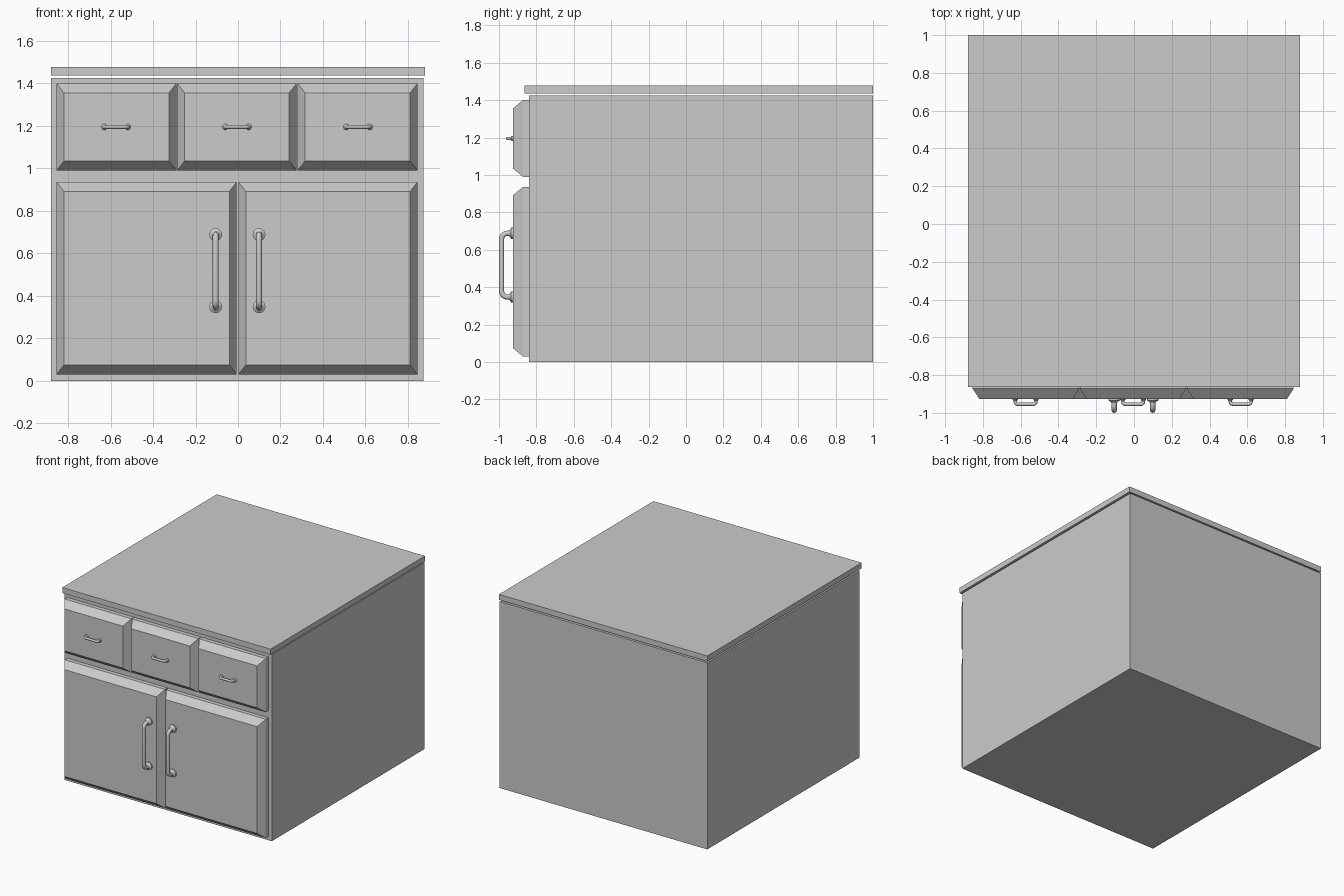
import bpy, bmesh, math
from mathutils import Vector

if "Cube" in bpy.data.objects:
    bpy.data.objects.remove(bpy.data.objects["Cube"])


def mesh_object(name, bm):
    bmesh.ops.recalc_face_normals(bm, faces=bm.faces)
    me = bpy.data.meshes.new(name)
    bm.to_mesh(me)
    bm.free()
    ob = bpy.data.objects.new(name, me)
    bpy.context.collection.objects.link(ob)
    return ob


def loft(name, rings):
    """Closed solid through a series of equal-length point rings."""
    bm = bmesh.new()
    loops = [[bm.verts.new(p) for p in ring] for ring in rings]
    n = len(loops[0])
    for a, b in zip(loops, loops[1:]):
        for i in range(n):
            j = (i + 1) % n
            bm.faces.new((a[i], a[j], b[j], b[i]))
    bm.faces.new(loops[0])
    bm.faces.new(loops[-1])
    return mesh_object(name, bm)


def rect(x0, x1, z0, z1, y):
    return [(x0, y, z0), (x1, y, z0), (x1, y, z1), (x0, y, z1)]


def box(name, x0, x1, y0, y1, z0, z1):
    return loft(name, [rect(x0, x1, z0, z1, y0), rect(x0, x1, z0, z1, y1)])


FRONT, FACE = -0.84, -0.926


def panel(name, x0, x1, z0, z1):
    """Slab with a wide chamfer around its front face."""
    ix, iz = 0.035, 0.045
    return loft(name, [rect(x0, x1, z0, z1, FRONT),
                       rect(x0, x1, z0, z1, -0.872),
                       rect(x0 + ix, x1 - ix, z0 + iz, z1 - iz, FACE)])


def handle(name, centre, along, half, reach, r, fillet, flange):
    """Bent round bar with rounded corners and a flared foot at each end."""
    c, a, out = Vector(centre), Vector(along), Vector((0, -1, 0))
    pts = [c - a * half - out * 0.01]
    for s in (-1, 1):
        hub = c + a * s * (half - fillet) + out * (reach - fillet)
        arc = [hub + fillet * (a * s * math.cos(t) + out * math.sin(t))
               for t in (math.pi / 2 * k / 6 for k in range(7))]
        pts += arc if s < 0 else arc[::-1]
    pts.append(c + a * half - out * 0.01)
    cu = bpy.data.curves.new(name, 'CURVE')
    cu.dimensions = '3D'
    cu.bevel_depth = r
    cu.bevel_resolution = 4
    cu.use_fill_caps = True
    sp = cu.splines.new('POLY')
    sp.points.add(len(pts) - 1)
    for p, q in zip(sp.points, pts):
        p.co = (*q, 1)
    sp.use_smooth = True
    bpy.context.collection.objects.link(bpy.data.objects.new(name, cu))
    # flared feet
    for k, s in (("a", -1), ("b", 1)):
        o = c + a * s * half
        rings = [[(o.x + R * math.cos(t), o.y - d, o.z + R * math.sin(t))
                  for t in (2 * math.pi * i / 20 for i in range(20))]
                 for R, d in ((flange, -0.003), (flange, 0.3 * flange),
                              (r * 1.3, 0.5 * flange), (r, 0.75 * flange))]
        foot = loft(f"{name}_foot_{k}", rings)
        foot.data.shade_smooth()
        bpy.ops.object.select_all(action='DESELECT')
        foot.select_set(True)
        bpy.context.view_layer.objects.active = foot
        bpy.ops.object.shade_smooth_by_angle(angle=math.radians(35))


# carcass and floating countertop
box("cabinet_body", -0.88, 0.874, FRONT, 1.0, 0.0, 1.425)
box("countertop", -0.88, 0.88, -0.864, 1.0, 1.436, 1.478)

# drawers with small horizontal pulls
for i, (x0, x1, hx) in enumerate([(-0.854, -0.29, -0.574),
                                  (-0.286, 0.276, -0.005),
                                  (0.281, 0.845, 0.565)], 1):
    panel(f"drawer_{i}", x0, x1, 0.99, 1.40)
    handle(f"drawer_{i}_handle", (hx, FACE, 1.195), (1, 0, 0),
           0.055, 0.028, 0.009, 0.014, 0.014)

# doors with tall vertical pulls
for side, x0, x1, hx in (("left", -0.854, -0.006, -0.105),
                         ("right", 0.002, 0.845, 0.099)):
    panel(f"{side}_door", x0, x1, 0.03, 0.936)
    handle(f"{side}_door_handle", (hx, FACE, 0.518), (0, 0, 1),
           0.17, 0.06, 0.014, 0.03, 0.03)
